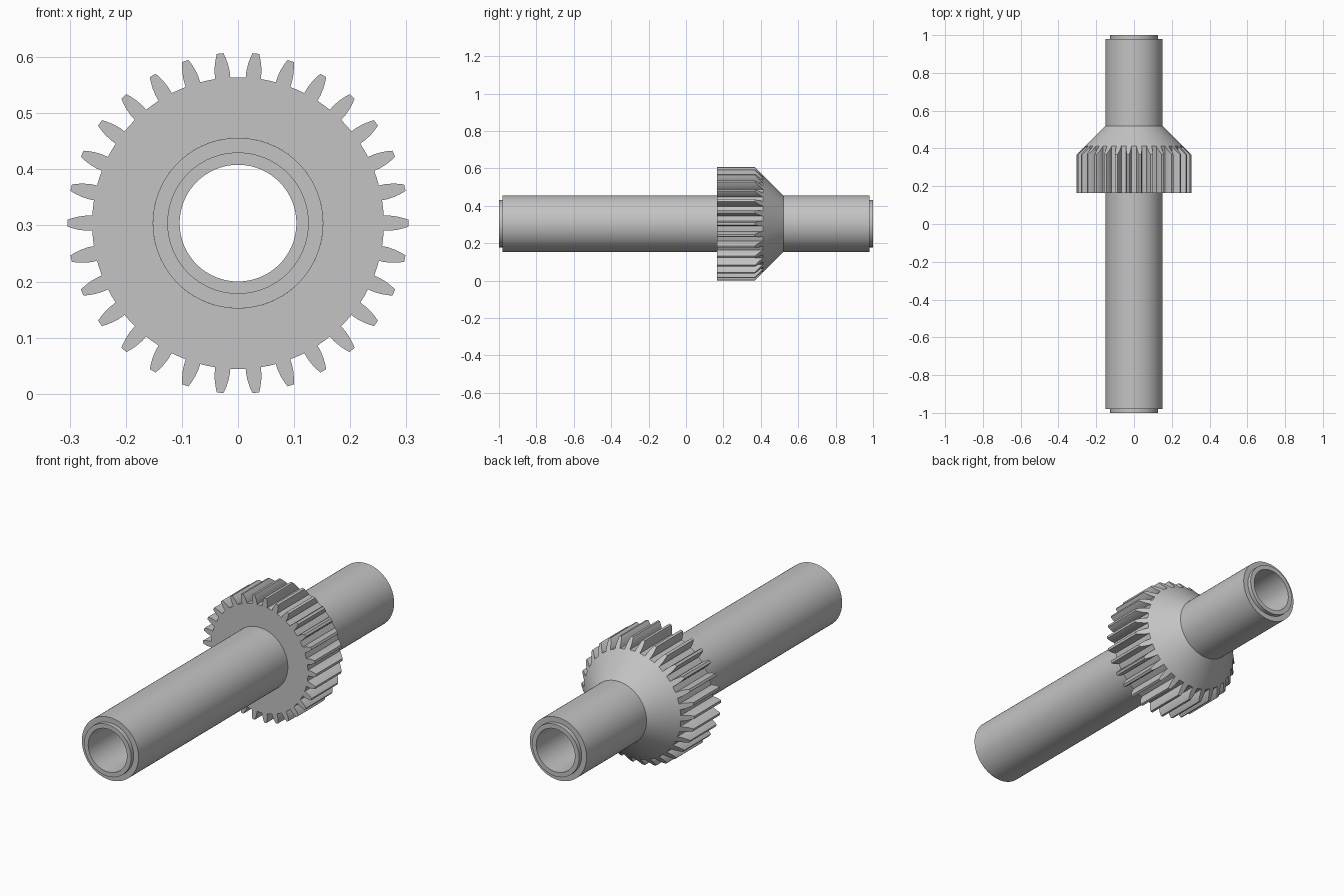
import bpy, bmesh, math

cube = bpy.data.objects.get("Cube")
if cube:
    bpy.data.objects.remove(cube)

AXIS_Z = 0.304            # height of the shaft axis
TUBE_R, STEP_R, BORE_R = 0.152, 0.126, 0.104
TIP_R, CONE_END, GEAR_FRONT = 0.304, 0.52, 0.165
TEETH = 30

steel = bpy.data.materials.new("plain grey")
steel.use_nodes = True
grey = (0.55, 0.55, 0.55, 1)
steel.diffuse_color = grey
steel.node_tree.nodes["Principled BSDF"].inputs["Base Color"].default_value = grey


def point(radius, angle, y):
    return (radius * math.cos(angle), y, AXIS_Z + radius * math.sin(angle))


def skin(name, rings):
    """Join closed rings of points, in a loop, into one solid."""
    bm = bmesh.new()
    rows = [[bm.verts.new(p) for p in ring] for ring in rings]
    for a, b in zip(rows, rows[1:] + rows[:1]):
        for i in range(len(a)):
            j = (i + 1) % len(a)
            bm.faces.new((a[i], a[j], b[j], b[i]))
    bmesh.ops.recalc_face_normals(bm, faces=bm.faces)
    mesh = bpy.data.meshes.new(name)
    bm.to_mesh(mesh)
    bm.free()
    mesh.materials.append(steel)
    obj = bpy.data.objects.new(name, mesh)
    bpy.context.collection.objects.link(obj)
    bpy.ops.object.select_all(action='DESELECT')
    obj.select_set(True)
    bpy.context.view_layer.objects.active = obj
    bpy.ops.object.shade_smooth_by_angle(angle=math.radians(25))
    return obj


# Hollow shaft with a small step at each end
half = [(BORE_R, 1), (STEP_R, 1), (STEP_R, 0.98), (TUBE_R, 0.98)]
profile = half + [(r, -y) for r, y in reversed(half)]
angles = [math.tau * i / 96 for i in range(96)]
skin("hollow_shaft", [[point(r, a, y) for a in angles] for r, y in profile])

# Gear outline: curved tooth flanks as (radius, half width)
flank = [(0.26, 0.0135), (0.271, 0.0135), (0.284, 0.0118), (0.295, 0.009), (TIP_R, 0.006)]
tooth = [(r, -w / r) for r, w in flank] + [(r, w / r) for r, w in reversed(flank)]
tooth.append((0.26, math.pi / TEETH))
outline = [(r, a + math.tau * t / TEETH) for t in range(TEETH) for r, a in tooth]

# Toothed wheel whose back is cut to a cone running down to the shaft
skin("gear_with_cone", [
    [point(TUBE_R, a, GEAR_FRONT) for r, a in outline],
    [point(r, a, GEAR_FRONT) for r, a in outline],
    [point(r, a, CONE_END - (r - TUBE_R)) for r, a in outline],
    [point(TUBE_R, a, CONE_END) for r, a in outline],
])
